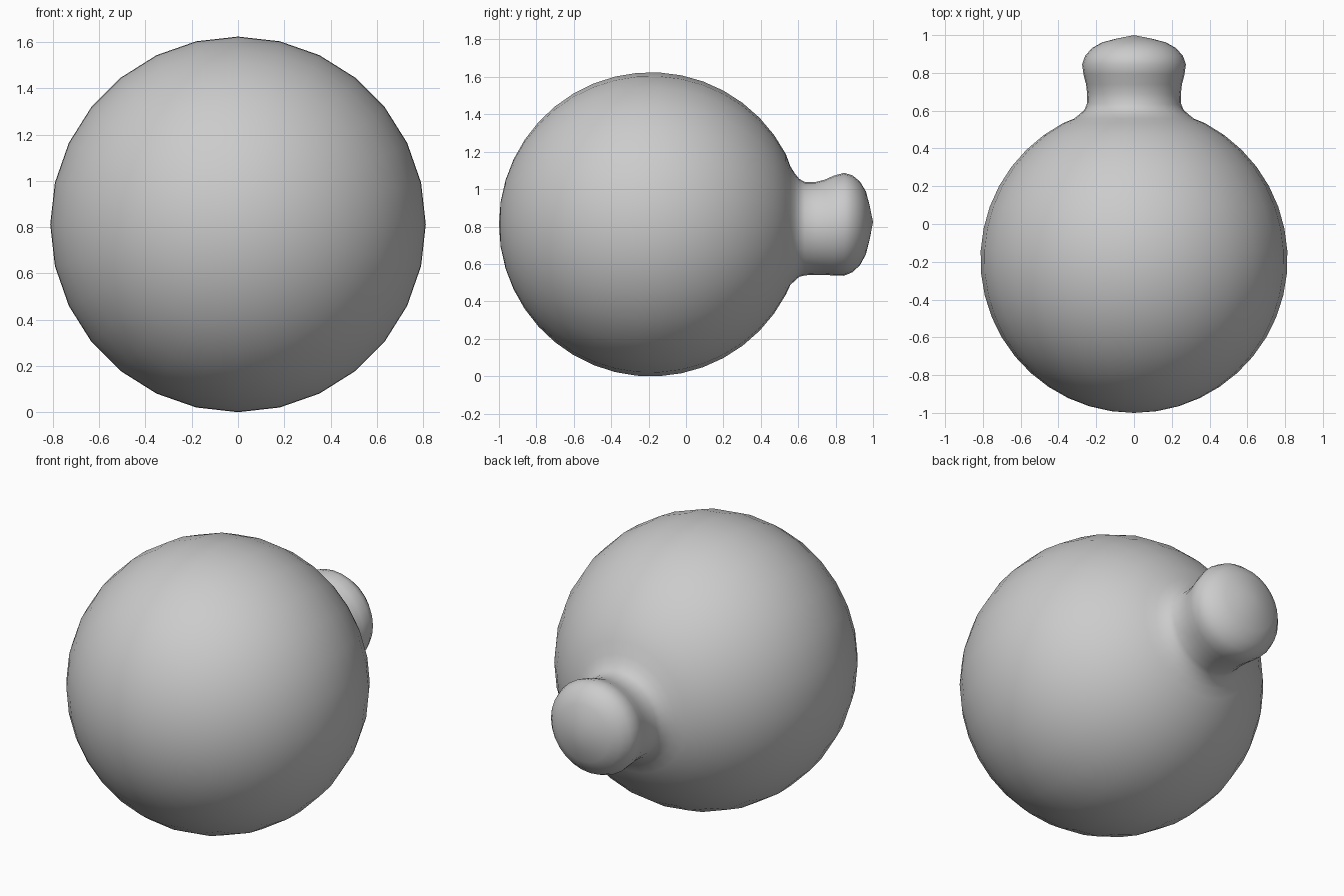
import bpy, bmesh
from math import sin, cos, pi, sqrt

if "Cube" in bpy.data.objects:
    bpy.data.objects.remove(bpy.data.objects["Cube"])

SEG = 28
R, CY, CZ = 0.813, -0.187, 0.815

# Round body profile from the front pole: (y, radius, centre height)
rings = []
a_end = 2.66
for i in range(1, 19):
    a = a_end * i / 18
    rings.append((CY - R * cos(a), R * sin(a), CZ))

# Fillet, waisted neck and rounded knob
rings += [
    (0.558, 0.317, 0.808), (0.582, 0.287, 0.800), (0.605, 0.262, 0.796),
    (0.635, 0.250, 0.792), (0.69, 0.248, 0.793), (0.74, 0.254, 0.799),
    (0.79, 0.267, 0.808), (0.845, 0.275, 0.815), (0.89, 0.259, 0.818),
    (0.93, 0.224, 0.820), (0.962, 0.168, 0.823), (0.982, 0.09, 0.825),
]

bm = bmesh.new()
front = bm.verts.new((0, CY - R, CZ))
loops = []
for y, r, cz in rings:
    loops.append([bm.verts.new((r * sin(2 * pi * k / SEG), y, cz + r * cos(2 * pi * k / SEG)))
                  for k in range(SEG)])
tip = bm.verts.new((0, 1.0, 0.827))
for k in range(SEG):
    n = (k + 1) % SEG
    bm.faces.new((front, loops[0][k], loops[0][n]))
    for a, b in zip(loops, loops[1:]):
        bm.faces.new((a[k], b[k], b[n], a[n]))
    bm.faces.new((loops[-1][k], tip, loops[-1][n]))
bmesh.ops.recalc_face_normals(bm, faces=bm.faces[:])
# Rest the body on the ground
low = min(v.co.z for v in bm.verts)
bmesh.ops.translate(bm, verts=bm.verts[:], vec=(0, 0, -low))
for f in bm.faces:
    f.smooth = True

mesh = bpy.data.meshes.new("round_body_with_knob")
bm.to_mesh(mesh)
bm.free()
obj = bpy.data.objects.new("round_body_with_knob", mesh)
bpy.context.collection.objects.link(obj)
